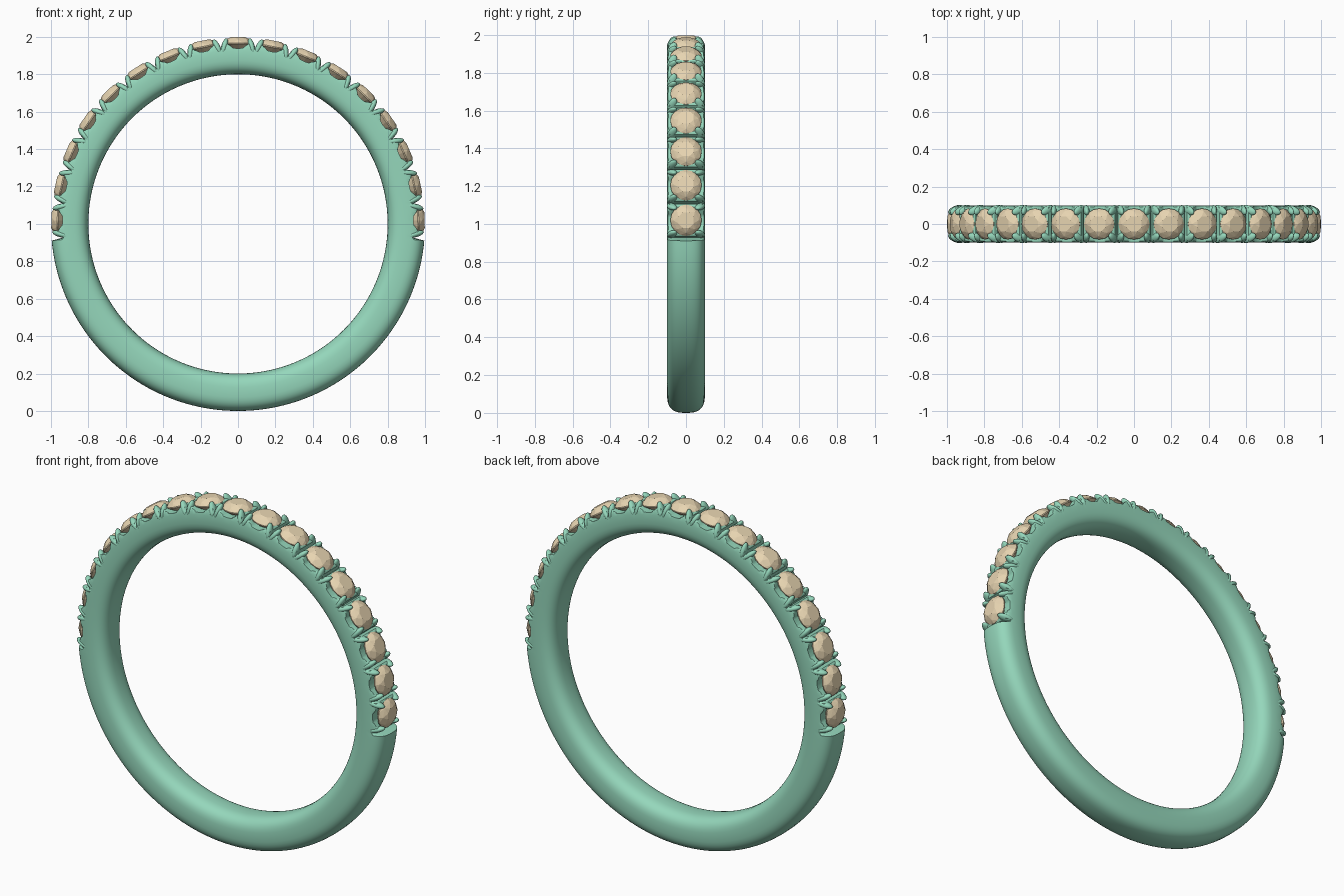
import bpy, bmesh, math
from mathutils import Matrix, Vector

if "Cube" in bpy.data.objects:
    bpy.data.objects.remove(bpy.data.objects["Cube"])

N = 17                                  # stones over the top half
STEP = math.radians(11.11)
HALF = STEP / 2


def material(name, col):
    m = bpy.data.materials.new(name)
    m.diffuse_color = (*col, 1)
    m.use_nodes = True
    m.node_tree.nodes["Principled BSDF"].inputs["Base Color"].default_value = m.diffuse_color
    return m


GREEN = material("metal", (0.30, 0.68, 0.50))
TAN = material("stone", (0.80, 0.66, 0.44))


def make(name, bm, mat, smooth=None):
    bmesh.ops.recalc_face_normals(bm, faces=bm.faces)
    me = bpy.data.meshes.new(name)
    bm.to_mesh(me)
    bm.free()
    me.materials.append(mat)
    ob = bpy.data.objects.new(name, me)
    bpy.context.collection.objects.link(ob)
    if smooth:
        bpy.context.view_layer.objects.active = ob
        ob.select_set(True)
        bpy.ops.object.shade_smooth_by_angle(angle=math.radians(smooth))
        ob.select_set(False)
    return ob


def frame(a):
    """Local axes at angle a from the top: x tangent, y width, z outward from ring centre."""
    return Matrix.Translation((0, 0, 1)) @ Matrix.Rotation(a, 4, 'Y')


# Band: rounded section swept round, outer face cut to V seats and slits
CUT = [(0, 0.938), (0.25, 0.94), (0.72, 0.972), (0.9, 0.97), (1.0, 0.935)]


def cut_height(u):
    for (u0, h0), (u1, h1) in zip(CUT, CUT[1:]):
        if u <= u1:
            return h0 + (h1 - h0) * (u - u0) / (u1 - u0)
    return CUT[-1][1]


def spow(v, p):
    return math.copysign(abs(v) ** p, v)


END = N * HALF
SUB = 24
stations = []
for i in range(N * SUB + 1):
    t = i / SUB
    stations.append((-END + t * STEP, cut_height(abs((t % 1) - 0.5) * 2)))
edge = END + 0.012
REST = 110
for i in range(REST + 1):
    stations.append((edge + (2 * math.pi - 2 * edge) * i / REST, 2.0))

bm = bmesh.new()
SEC = 40
rings = []
for a, h in stations:
    f = frame(a)
    ring = []
    for k in range(SEC):
        t = 2 * math.pi * k / SEC
        r = 0.9 + 0.1 * spow(math.cos(t), 0.72)
        y = 0.1 * spow(math.sin(t), 0.72)
        ring.append(bm.verts.new(f @ Vector((0, y, min(r, h)))))
    rings.append(ring)
for i, ring in enumerate(rings):
    nxt = rings[(i + 1) % len(rings)]
    for k in range(SEC):
        j = (k + 1) % SEC
        bm.faces.new((ring[k], ring[j], nxt[j], nxt[k]))
make("band", bm, GREEN, 35)


# Stones: faceted brilliants made as convex hulls
def circle(bm, n, r, z, off=0.0):
    for k in range(n):
        t = 2 * math.pi * (k + off) / n
        bm.verts.new((r * math.cos(t), r * math.sin(t), z))


bm = bmesh.new()
circle(bm, 8, 0.044, 0.998, 0.5)
circle(bm, 8, 0.067, 0.985)
circle(bm, 16, 0.083, 0.967)
circle(bm, 16, 0.083, 0.961)
bm.verts.new((0, 0, 0.90))
bmesh.ops.convex_hull(bm, input=bm.verts)
first = make("stone_1", bm, TAN)
for i in range(N):
    ob = first
    if i:
        ob = bpy.data.objects.new(f"stone_{i + 1}", first.data)
        bpy.context.collection.objects.link(ob)
    ob.matrix_world = frame((i - (N - 1) / 2) * STEP)

# Prongs: four leaning petals at the corners of each stone
bm = bmesh.new()
for i in range(N):
    f = frame((i - (N - 1) / 2) * STEP)
    for sx in (-1, 1):
        for sy in (-1, 1):
            m = (f @ Matrix.Translation((sx * 0.073, sy * 0.074, 0.950))
                 @ Matrix.Rotation(-sx * 0.28, 4, 'Y')
                 @ Matrix.Rotation(sy * 0.35, 4, 'X')
                 @ Matrix.Diagonal((0.0165, 0.024, 0.046, 1)))
            bmesh.ops.create_uvsphere(bm, u_segments=14, v_segments=10, radius=1, matrix=m)
make("prongs", bm, GREEN, 60)
